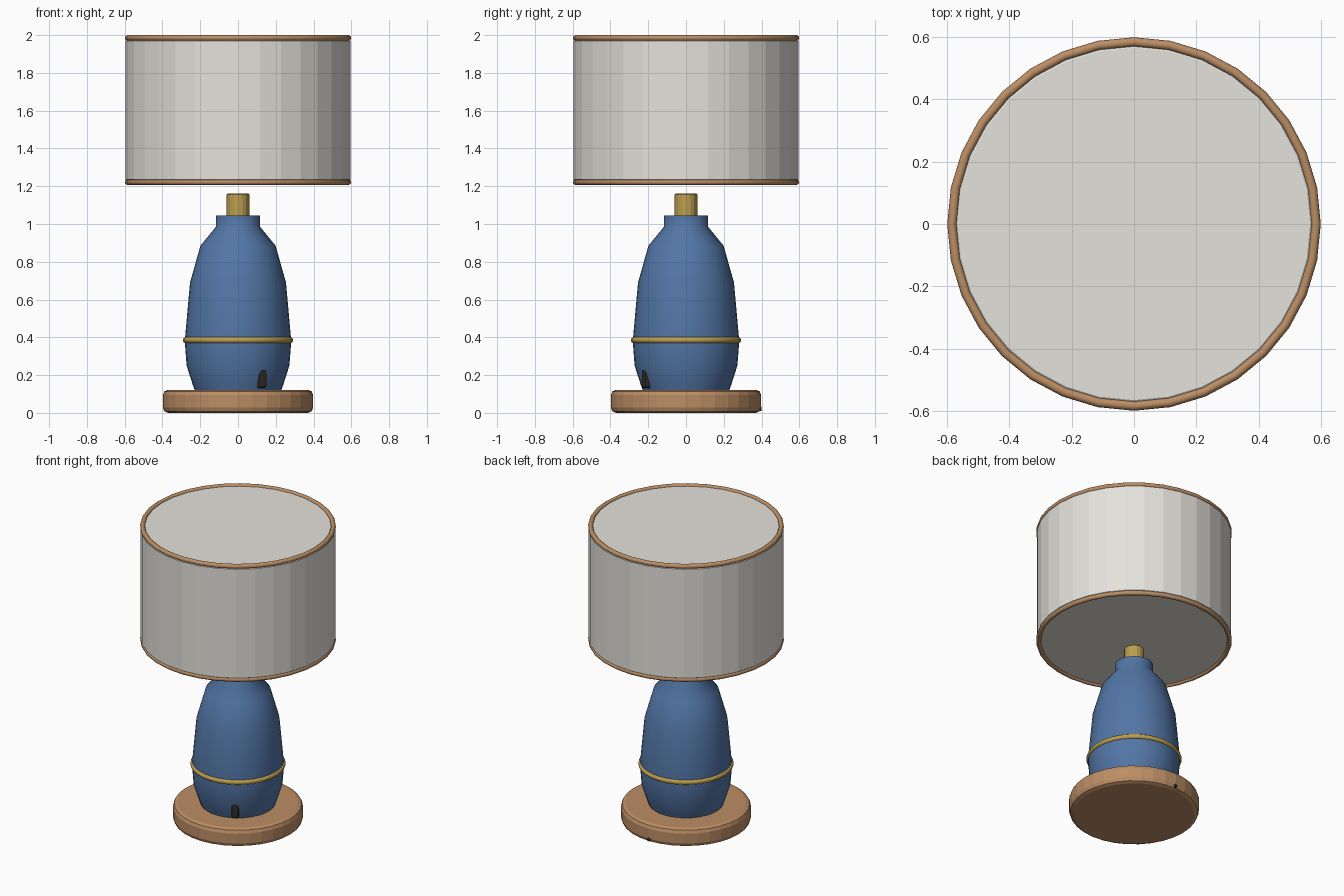
import bpy, bmesh, math

if "Cube" in bpy.data.objects:
    bpy.data.objects.remove(bpy.data.objects["Cube"])

SIDES = 32


def material(name, rgb):
    m = bpy.data.materials.new(name)
    m.diffuse_color = (*rgb, 1)
    m.use_nodes = True
    m.node_tree.nodes["Principled BSDF"].inputs["Base Color"].default_value = m.diffuse_color
    return m


wood = material("wood", (0.50, 0.27, 0.13))
blue = material("blue_ceramic", (0.085, 0.18, 0.38))
brass = material("brass", (0.50, 0.34, 0.08))
linen = material("linen", (0.78, 0.76, 0.71))
black = material("black_plastic", (0.03, 0.025, 0.02))


def finish(ob, name, mat, angle=None):
    ob.name = name
    ob.data.materials.append(mat)
    if angle is not None:
        bpy.ops.object.select_all(action='DESELECT')
        ob.select_set(True)
        bpy.context.view_layer.objects.active = ob
        bpy.ops.object.shade_smooth_by_angle(angle=math.radians(angle))
    return ob


def lathe(name, profile, mat, sides=SIDES, angle=None):
    """Closed solid of revolution about z from (radius, height) points."""
    bm = bmesh.new()
    rings = []
    for r, z in profile:
        rings.append([bm.verts.new((r * math.cos(2 * math.pi * i / sides),
                                    r * math.sin(2 * math.pi * i / sides), z))
                      for i in range(sides)])
    for a, b in zip(rings, rings[1:]):
        for i in range(sides):
            j = (i + 1) % sides
            bm.faces.new((a[i], a[j], b[j], b[i]))
    bm.faces.new(rings[0][::-1])
    bm.faces.new(rings[-1])
    me = bpy.data.meshes.new(name)
    bm.to_mesh(me)
    bm.free()
    ob = bpy.data.objects.new(name, me)
    bpy.context.collection.objects.link(ob)
    return finish(ob, name, mat, angle)


def ring(name, radius, minor, z, mat):
    bpy.ops.mesh.primitive_torus_add(major_radius=radius, minor_radius=minor,
                                     major_segments=SIDES, minor_segments=10,
                                     location=(0, 0, z))
    return finish(bpy.context.object, name, mat, 50)


def bevel(ob, width, segments):
    mod = ob.modifiers.new("bevel", 'BEVEL')
    mod.width = width
    mod.segments = segments


# Wooden foot with rounded rims
lathe("base", [(0.37, 0), (0.39, 0.008), (0.398, 0.028), (0.398, 0.094),
               (0.39, 0.114), (0.37, 0.122)], wood)

# Ceramic bottle body
lathe("body", [(0.225, 0.11), (0.24, 0.15), (0.272, 0.25), (0.282, 0.38),
               (0.254, 0.69), (0.199, 0.885), (0.117, 0.985),
               (0.117, 1.045)], blue, angle=45)

# Brass band and bulb socket
ring("brass_band", 0.275, 0.017, 0.385, brass)
lathe("socket", [(0.061, 1.03), (0.061, 1.155), (0.056, 1.161)], brass, 16)

# Drum shade with chamfered ends, and its wooden trims
lathe("shade", [(0.565, 1.216), (0.595, 1.236), (0.595, 1.97),
                (0.565, 1.99)], linen)
for name, z in (("lower_trim", 1.222), ("upper_trim", 1.985)):
    ring(name, 0.584, 0.015, z, wood)

# Switch on the front right of the body
az = math.radians(31)
bpy.ops.mesh.primitive_cube_add(size=1, rotation=(0, 0, az),
                                location=(0.238 * math.sin(az),
                                          -0.238 * math.cos(az), 0.182))
switch = finish(bpy.context.object, "switch", black)
switch.scale = (0.046, 0.052, 0.102)
bpy.ops.object.transform_apply(location=False, rotation=False, scale=True)
bevel(switch, 0.012, 2)

# Cord stub at the back of the foot
bpy.ops.mesh.primitive_cylinder_add(vertices=12, radius=0.0125, depth=0.06,
                                    location=(0, 0.369, 0.022),
                                    rotation=(math.pi / 2, 0, 0))
finish(bpy.context.object, "cord_outlet", black, 40)
